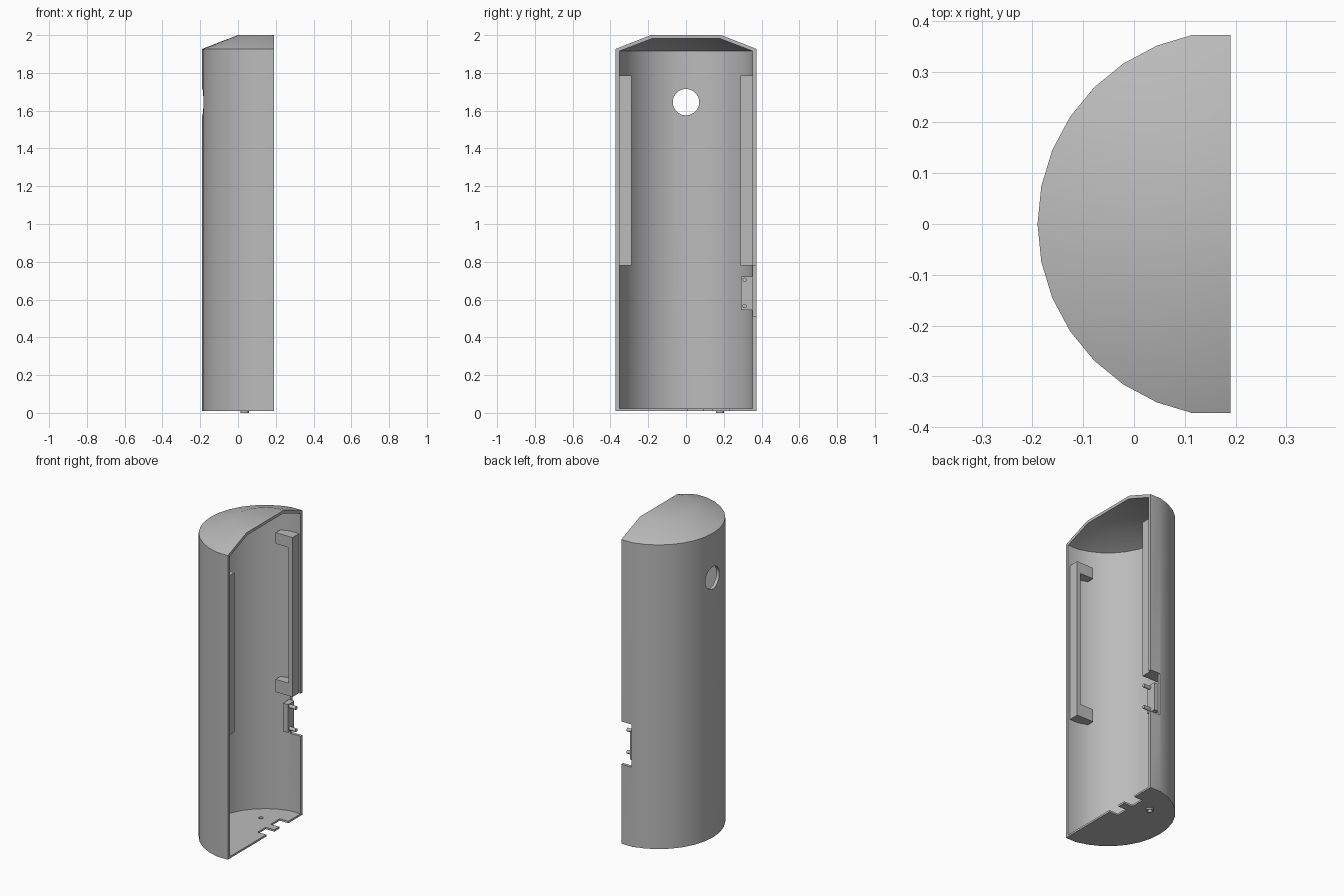
import bpy, bmesh, math
from mathutils import Matrix

cube = bpy.data.objects.get("Cube")
if cube:
    bpy.data.objects.remove(cube, do_unlink=True)

grey = bpy.data.materials.new("plain_grey")
grey.use_nodes = True
colour = (0.5, 0.5, 0.5, 1)
grey.diffuse_color = colour
grey.node_tree.nodes["Principled BSDF"].inputs["Base Color"].default_value = colour

AXIS = 0.19                      # x of the open cut plane
STEP = math.radians(11.25)


def finish(name, bm):
    bmesh.ops.recalc_face_normals(bm, faces=bm.faces)
    mesh = bpy.data.meshes.new(name)
    bm.to_mesh(mesh)
    bm.free()
    mesh.materials.append(grey)
    ob = bpy.data.objects.new(name, mesh)
    bpy.context.collection.objects.link(ob)
    return ob


def add_box(bm, x0, x1, y0, y1, z0, z1):
    size = Matrix.Diagonal((x1 - x0, y1 - y0, z1 - z0, 1))
    place = Matrix.Translation(((x0 + x1) / 2, (y0 + y1) / 2, (z0 + z1) / 2))
    bmesh.ops.create_cube(bm, size=1, matrix=place @ size)


def boxes(name, *dims):
    bm = bmesh.new()
    for d in dims:
        add_box(bm, *d)
    return finish(name, bm)


def rod(name, centre, radius, length, axis):
    bm = bmesh.new()
    turn = Matrix.Rotation(math.pi / 2, 4, "Y") if axis == "X" else Matrix()
    bmesh.ops.create_cone(bm, cap_ends=True, segments=32, radius1=radius, radius2=radius,
                          depth=length, matrix=Matrix.Translation(centre) @ turn)
    return finish(name, bm)


def select_only(ob):
    bpy.ops.object.select_all(action="DESELECT")
    ob.select_set(True)
    bpy.context.view_layer.objects.active = ob


def cut(target, cutter):
    cutter.hide_render = True
    mod = target.modifiers.new("cut", "BOOLEAN")
    mod.operation = "DIFFERENCE"
    mod.solver = "EXACT"
    mod.object = cutter
    select_only(target)
    bpy.ops.object.modifier_apply(modifier=mod.name)
    bpy.data.objects.remove(cutter, do_unlink=True)


def smooth(ob):
    select_only(ob)
    bpy.ops.object.shade_smooth_by_angle(angle=math.radians(30))


# Half-round shell: closed wall section swept through half a turn
section = [(0, .01), (.38, .01), (.38, 1.927), (.19, 2), (0, 2),
           (0, 1.982), (.182, 1.982), (.36, 1.915), (.36, .022), (0, .022)]
bm = bmesh.new()
rings = []
for i in range(-8, 9):
    a = i * STEP
    side = math.sin(max(-7, min(7, i)) * STEP)     # straight last strip
    rings.append([bm.verts.new((AXIS - r * math.cos(a), r * side, z)) for r, z in section])
n = len(section)
for a, b in zip(rings, rings[1:]):
    for k in range(n):
        m = (k + 1) % n
        if section[k][0] or section[m][0]:
            bm.faces.new((a[k], a[m], b[m], b[k]))
bm.faces.new(rings[0])
bm.faces.new(rings[-1])
bmesh.ops.remove_doubles(bm, verts=bm.verts, dist=1e-5)
shell = finish("half_round_shell", bm)

# Openings: round window, side notch, floor slots, floor hole
cut(shell, rod("window_cutter", (-.18, 0, 1.645), .07, .2, "X"))
cut(shell, boxes("side_cutter", (.12, .3, .3, .5, .51, .78)))
cut(shell, boxes("slot_cutter", (.13, .3, .01, .09, -.1, .1), (.13, .3, .14, .23, -.1, .1)))
cut(shell, rod("floor_cutter", (.035, .18, .02), .014, .2, "Z"))
smooth(shell)

# Bushing under the floor hole
bushing = rod("floor_bushing", (.035, .18, .008), .022, .016, "Z")
cut(bushing, rod("bushing_cutter", (.035, .18, .01), .014, .2, "Z"))
smooth(bushing)

# Bracket frames on both side walls
for label, s in (("left", 1), ("right", -1)):
    y0, y1 = sorted((s * .288, s * .354))
    boxes(label + "_frame",
          (.152, .178, y0, y1, .78, 1.785),
          (.06, .152, y0, y1, .78, .86),
          (.06, .152, y0, y1, 1.715, 1.785))

# Connector plate with two pins
boxes("connector_plate", (.11, .145, .29, .353, .545, .722))
for label, z in (("lower", .565), ("upper", .705)):
    smooth(rod(label + "_pin", (.165, .31, z), .011, .05, "X"))
